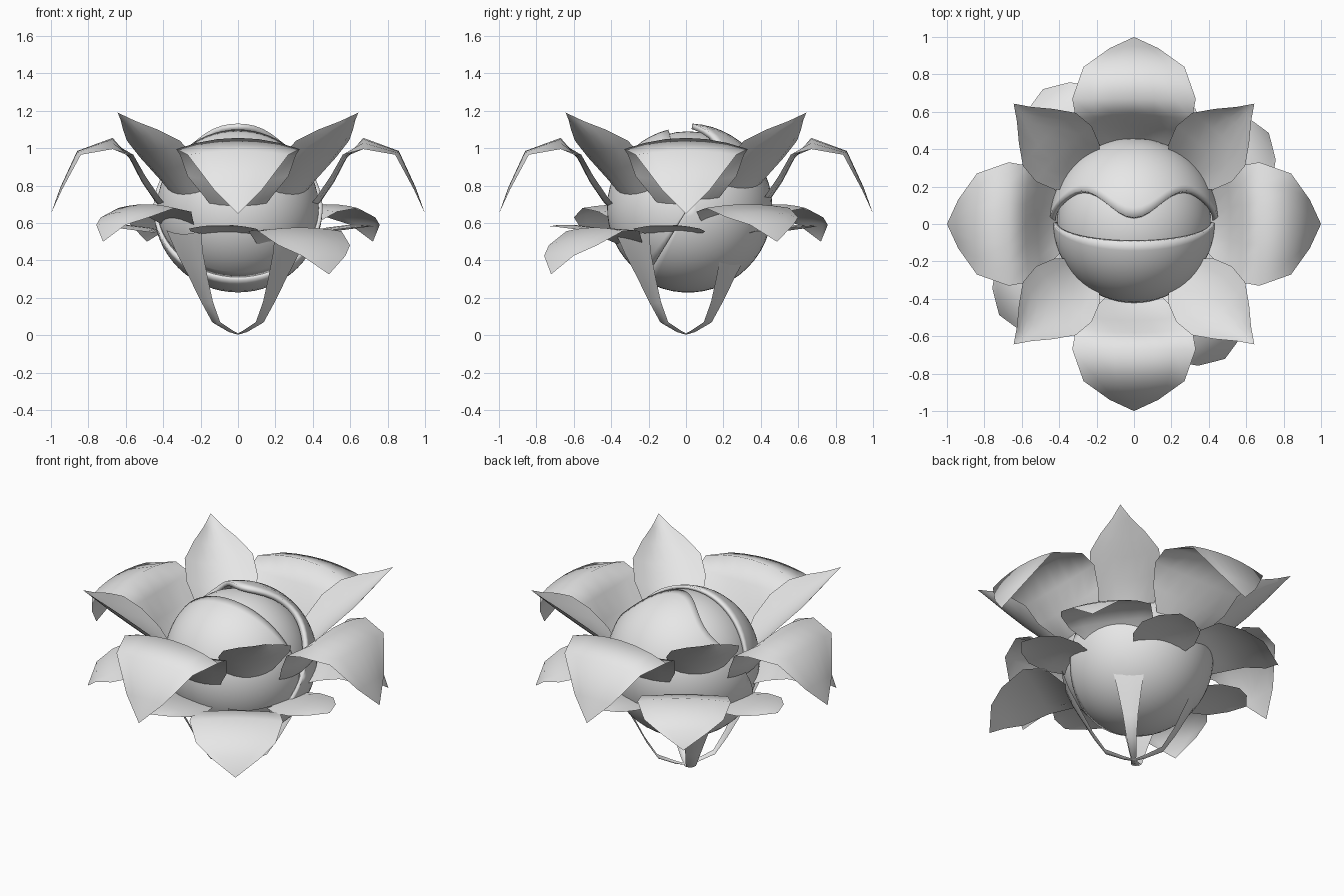
import bpy, bmesh, math
from math import sin, cos, pi, radians

if "Cube" in bpy.data.objects:
    bpy.data.objects.remove(bpy.data.objects["Cube"])

grey = bpy.data.materials.new("pale_grey")
grey.diffuse_color = (0.8, 0.8, 0.8, 1)
grey.use_nodes = True
grey.node_tree.nodes["Principled BSDF"].inputs["Base Color"].default_value = grey.diffuse_color
CENTER_Z = 0.68


def grid_object(name, rows, angle=75):
    """Skin a grid of points into one smooth surface."""
    bm = bmesh.new()
    vs = [[bm.verts.new(p) for p in row] for row in rows]
    for a, b in zip(vs, vs[1:]):
        for i in range(len(a) - 1):
            bm.faces.new((a[i], a[i + 1], b[i + 1], b[i]))
    bmesh.ops.remove_doubles(bm, verts=bm.verts, dist=0.0005)
    bmesh.ops.recalc_face_normals(bm, faces=bm.faces)
    me = bpy.data.meshes.new(name)
    bm.to_mesh(me)
    bm.free()
    ob = bpy.data.objects.new(name, me)
    bpy.context.collection.objects.link(ob)
    me.materials.append(grey)
    bpy.ops.object.select_all(action='DESELECT')
    ob.select_set(True)
    bpy.context.view_layer.objects.active = ob
    bpy.ops.object.shade_smooth_by_angle(angle=radians(angle))
    return ob


def petal(name, profile, degrees, cols=7, drop=0.0):
    """Profile rows: radius, height, half width, edge radius shift, edge lift."""
    a = radians(degrees)
    rows = []
    for r, z, w, dr, dz in profile:
        row = []
        for i in range(cols):
            t = 2 * i / (cols - 1) - 1
            rr, s = r + dr * t * t, w * t
            row.append((rr * cos(a) - s * sin(a), rr * sin(a) + s * cos(a),
                        z + dz * t * t - drop * (r + 0.1)))
        rows.append(row)
    return grid_object(name, rows)


# broad petals that arch over and droop
BROAD = [(0.34, 0.61, 0.10, 0, 0.03), (0.44, 0.71, 0.18, -0.02, 0.03),
         (0.515, 0.82, 0.27, -0.02, 0.03), (0.58, 0.945, 0.31, -0.02, 0.02),
         (0.67, 1.055, 0.33, 0, -0.06), (0.86, 0.985, 0.27, -0.02, -0.02),
         (0.95, 0.79, 0.13, -0.01, -0.01), (1.0, 0.65, 0.0, 0, 0)]
# cupped petals that stand up to a point
UPRIGHT = [(0.34, 0.66, 0.08, 0, 0.03), (0.45, 0.79, 0.17, -0.02, 0.05),
           (0.55, 0.89, 0.21, -0.02, 0.06), (0.66, 0.98, 0.20, -0.02, 0.06),
           (0.76, 1.06, 0.13, -0.02, 0.04), (0.84, 1.13, 0.055, -0.01, 0.015),
           (0.91, 1.19, 0.0, 0, 0)]
# drooping outer leaves
LEAF = [(0.36, 0.57, 0.12, 0, 0), (0.47, 0.67, 0.25, 0, -0.01),
        (0.59, 0.70, 0.27, 0, -0.02), (0.73, 0.66, 0.23, 0, -0.03),
        (0.82, 0.60, 0.14, 0, -0.01), (0.87, 0.50, 0.0, 0, 0)]
# flat leaves hidden beneath the broad petals
FLAT_LEAF = [(0.36, 0.54, 0.14, 0, 0), (0.48, 0.575, 0.19, 0, -0.02),
             (0.60, 0.59, 0.18, 0, -0.02), (0.69, 0.59, 0.11, 0, -0.01),
             (0.75, 0.58, 0.0, 0, 0)]
# narrow stems that carry the ball
STEM = [(0.0, 0.005, 0.012, 0, 0), (0.06, 0.015, 0.02, 0, 0.01),
        (0.165, 0.06, 0.03, 0, 0.01), (0.235, 0.17, 0.045, 0, 0.01),
        (0.30, 0.30, 0.07, 0, 0.01), (0.365, 0.42, 0.10, 0, 0.02),
        (0.41, 0.54, 0.13, 0, 0.02)]

for k, flat_angle in enumerate((350, 71, 170, 262)):
    petal(f"broad_petal_{k + 1}", BROAD, 90 * k)
    petal(f"upright_petal_{k + 1}", UPRIGHT, 45 + 90 * k)
    # the front right leaf hangs lower than the rest
    petal(f"outer_leaf_{k + 1}", LEAF, 34 + 90 * k, drop=0.18 if k == 3 else 0.0)
    petal(f"flat_leaf_{k + 1}", FLAT_LEAF, flat_angle)
    petal(f"stem_{k + 1}", STEM, 45 + 90 * k, cols=5)


def ball_shell(name, radius, start, end, steps, thickness=0.0):
    """Sphere sector around the x axis; angle 0 faces front, 90 faces up."""
    rows = []
    for i in range(33):
        phi = pi * i / 32
        x, ring = -radius * cos(phi), radius * sin(phi)
        t0 = start(x)
        row = []
        for j in range(steps + 1):
            t = radians(t0 + (end - t0) * j / steps)
            row.append((x, 0.01 - ring * cos(t), CENTER_Z + ring * sin(t)))
        rows.append(row)
    ob = grid_object(name, rows, 40)
    if thickness:
        mod = ob.modifiers.new("thickness", 'SOLIDIFY')
        mod.thickness = thickness
        mod.offset = -1
    return ob


def wavy_edge(x):
    return 93 + 14 * (1 - cos(pi * min(1, abs(x) / 0.35)))


# eyeball and its two lids
ball_shell("eyeball", 0.41, lambda x: 0, 360, 40)
ball_shell("upper_lid", 0.452, wavy_edge, 301, 30, 0.03)
ball_shell("lower_lid", 0.432, lambda x: -59, 76, 20, 0.02)
